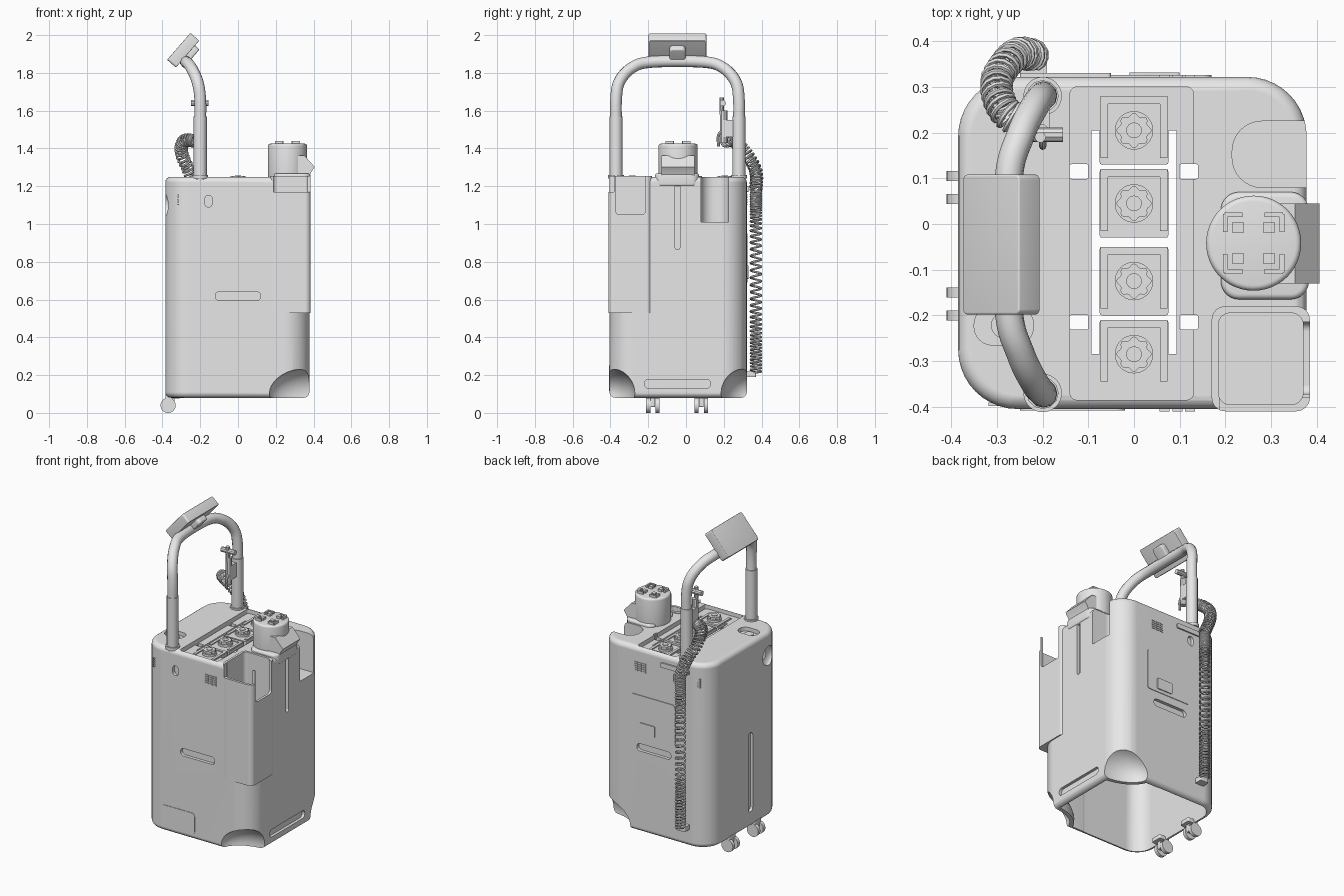
import bpy, bmesh, math
from mathutils import Vector, Matrix

if "Cube" in bpy.data.objects:
    bpy.data.objects.remove(bpy.data.objects["Cube"], do_unlink=True)

grey = bpy.data.materials.new("plain_grey")
grey.use_nodes = True
COLOUR = (0.8, 0.8, 0.8, 1)
grey.diffuse_color = COLOUR
grey.node_tree.nodes["Principled BSDF"].inputs["Base Color"].default_value = COLOUR


def finish(name, bm):
    bmesh.ops.recalc_face_normals(bm, faces=bm.faces)
    me = bpy.data.meshes.new(name)
    bm.to_mesh(me)
    bm.free()
    ob = bpy.data.objects.new(name, me)
    me.materials.append(grey)
    bpy.context.collection.objects.link(ob)
    return ob


def rbox(name, lo, hi, r=0, axis=2, edge=0, seg=8):
    """Box with edges along one axis rounded by r and cap rims rounded by edge."""
    lo, hi = Vector(lo), Vector(hi)
    size, mid = hi - lo, (lo + hi) / 2
    bm = bmesh.new()
    bmesh.ops.create_cube(bm, size=1)
    for v in bm.verts:
        v.co = Vector(a * s for a, s in zip(v.co, size)) + mid
    if r:
        es = [e for e in bm.edges if abs(e.verts[0].co[axis] - e.verts[1].co[axis]) > 1e-5]
        bmesh.ops.bevel(bm, geom=es, offset=r, segments=seg, profile=0.5, affect='EDGES')
    if edge:
        es = [e for e in bm.edges if abs(e.verts[0].co[axis] - e.verts[1].co[axis]) < 1e-5]
        bmesh.ops.bevel(bm, geom=es, offset=edge, segments=4, profile=0.5, affect='EDGES')
    return finish(name, bm)


def prism(name, pts, base, depth, axis):
    """Extrude a 2D outline along an axis."""
    def place(p, d):
        c = list(p)
        c.insert(axis, d)
        return c
    bm = bmesh.new()
    f = bm.faces.new([bm.verts.new(place(p, base)) for p in pts])
    ext = bmesh.ops.extrude_face_region(bm, geom=[f])["geom"]
    for v in ext:
        if isinstance(v, bmesh.types.BMVert):
            v.co[axis] += depth
    return finish(name, bm)


def disc(name, c, r, depth, axis=2, lobes=0, n=40):
    """Cylinder centred on c, optionally with a scalloped rim."""
    flat = [c[i] for i in range(3) if i != axis]
    pts = []
    for i in range(n):
        a = math.tau * i / n
        k = r * (1 + (0.1 * math.cos(lobes * a) if lobes else 0))
        pts.append((flat[0] + k * math.cos(a), flat[1] + k * math.sin(a)))
    return prism(name, pts, c[axis] - depth / 2, depth, axis)


def ball(name, c, radii):
    bm = bmesh.new()
    bmesh.ops.create_uvsphere(bm, u_segments=32, v_segments=20, radius=1)
    bmesh.ops.transform(bm, matrix=Matrix.Translation(c) @ Matrix.Diagonal((*radii, 1)), verts=bm.verts)
    return finish(name, bm)


def combine(ob, tool, op='DIFFERENCE'):
    m = ob.modifiers.new(op, 'BOOLEAN')
    m.operation, m.solver, m.object = op, 'EXACT', tool
    bpy.context.view_layer.objects.active = ob
    bpy.ops.object.modifier_apply(modifier=m.name)
    bpy.data.objects.remove(tool, do_unlink=True)


def spline(pts, steps):
    """Smooth path through a few points."""
    p = [Vector(q) for q in pts]
    p = [2 * p[0] - p[1]] + p + [2 * p[-1] - p[-2]]
    out = []
    for a, b, c, d in zip(p, p[1:], p[2:], p[3:]):
        for i in range(steps):
            t = i / steps
            out.append((2 * b + (c - a) * t + (2 * a - 5 * b + 4 * c - d) * t * t
                        + (3 * b - a - 3 * c + d) * t ** 3) / 2)
    return out + [p[-2]]


def tube(name, pts, r, res=2):
    cu = bpy.data.curves.new(name, 'CURVE')
    cu.dimensions, cu.bevel_depth, cu.bevel_resolution, cu.use_fill_caps = '3D', r, res, True
    s = cu.splines.new('POLY')
    s.points.add(len(pts) - 1)
    for q, p in zip(s.points, pts):
        q.co = (*p, 1)
    cu.materials.append(grey)
    ob = bpy.data.objects.new(name, cu)
    bpy.context.collection.objects.link(ob)
    bpy.ops.object.select_all(action='DESELECT')
    ob.select_set(True)
    bpy.context.view_layer.objects.active = ob
    bpy.ops.object.convert(target='MESH')
    return ob


def coil(name, pts, radius, turns, wire):
    path = spline(pts, 60)
    count = turns * 12
    out = []
    for i in range(count + 1):
        f = i / count * (len(path) - 1.001)
        k = int(f)
        tan = (path[k + 1] - path[k]).normalized()
        u = tan.cross(Vector((1, 0.3, 0))).normalized()
        a = math.tau * i / 12
        out.append(path[k].lerp(path[k + 1], f - k) + radius * (math.cos(a) * u + math.sin(a) * tan.cross(u)))
    tube(name, out, wire, 1)


# Body shell with the square-cornered front holder
body = rbox("body", (-0.385, -0.405, 0.08), (0.378, 0.322, 1.25), 0.13, edge=0.03, seg=10)
combine(body, rbox("holder", (0.17, -0.41, 0.53), (0.385, -0.18, 1.255), 0.03), 'UNION')

# Hollow inside, open underneath, with scooped lower corners
low = rbox("low_cavity", (-0.35, -0.372, 0), (0.345, 0.288, 0.5), 0.1)
for y in (-0.41, 0.325):
    combine(low, ball("scoop_wall", (0.385, y, 0.1), (0.245, 0.165, 0.165)))
combine(body, low)
combine(body, rbox("cavity", (-0.355, -0.375, 0.02), (0.15, 0.291, 1.19), 0.1))
for y in (-0.41, 0.325):
    combine(body, ball("scoop", (0.385, y, 0.1), (0.22, 0.14, 0.14)))

# Pockets, deck recess, openings and slots: low corner, high corner, radius, axis
cuts = [
    ((0.185, -0.395, 0.56), (0.37, -0.195, 1.4), 0.025, 2),
    ((0.187, -0.5, 1.17), (0.5, -0.38, 1.41), 0, 0),
    ((0.355, -0.372, 1.05), (0.5, -0.215, 1.42), 0.02, 0),
    ((0.215, 0.08, 1.01), (0.5, 0.225, 1.43), 0.065, 2),
    ((-0.14, -0.385, 1.222), (0.13, 0.3, 1.45), 0.015, 2),
    ((-0.093, -0.285, 1.1), (0.093, 0.205, 1.46), 0, 2),
    ((-0.35, -0.265, 1.225), (-0.22, -0.18, 1.47), 0.04, 2),
    ((-0.12, -0.5, 0.595), (0.12, -0.385, 0.642), 0.022, 1),
    ((-0.12, 0.302, 0.595), (0.12, 0.5, 0.642), 0.022, 1),
    ((-0.175, -0.5, 1.09), (-0.137, -0.385, 1.152), 0.018, 1),
    ((-0.175, 0.302, 1.09), (-0.137, 0.5, 1.152), 0.018, 1),
    ((0.36, -0.058, 0.865), (0.5, -0.032, 1.21), 0.012, 0),
    ((0.36, -0.22, 0.13), (0.5, 0.13, 0.178), 0.022, 0),
    ((-0.5, -0.12, 0.18), (-0.368, -0.075, 0.68), 0.02, 0),
]
for x in (-0.12, 0.12):
    for y in (-0.215, 0.115):
        cuts.append(((x - 0.02, y - 0.016, 1.1), (x + 0.02, y + 0.016, 1.48), 0.004, 2))
for lo, hi, r, axis in cuts:
    combine(body, rbox("cutter", lo, hi, r, axis))
combine(body, ball("side_dish", (-0.38, -0.28, 1.1), (0.028, 0.06, 0.06)))
body.modifiers.new("clean_shading", 'WEIGHTED_NORMAL').keep_sharp = True

# Canister modules with scalloped knobs
for y in (0.205, 0.045, -0.125, -0.285):
    rbox("module", (-0.075, y - 0.075, 1.17), (0.075, y + 0.075, 1.224), 0.005)
    for s in (-1, 1):
        rbox("module_rail", (s * 0.065 - 0.008, y - 0.06, 1.22), (s * 0.065 + 0.008, y + 0.075, 1.231))
    rbox("module_rim", (-0.057, y + 0.058, 1.22), (0.057, y + 0.075, 1.23))
    disc("knob_base", (0, y, 1.23), 0.042, 0.015)
    disc("knob", (0, y, 1.242), 0.035, 0.022, lobes=8, n=64)
    disc("knob_hub", (0, y, 1.254), 0.017, 0.006)

# Column with spout and slotted coupling
CX, CY = 0.262, -0.042
rbox("column", (CX - 0.104, CY - 0.104, 1.2), (CX + 0.104, CY + 0.104, 1.425), 0.1035, edge=0.012, seg=12)
rbox("column_foot", (0.19, -0.165, 1.2), (0.383, 0.07, 1.268), 0.04, edge=0.012)
prism("spout", [(0.27, 1.23), (0.372, 1.23), (0.385, 1.27), (0.406, 1.302), (0.352, 1.362), (0.27, 1.362)],
      -0.13, 0.175, 1)
for sx in (-1, 1):
    for sy in (-1, 1):
        for dx, dy, w, h in ((0.044, 0.062, 0.02, 0.005), (0.062, 0.044, 0.005, 0.02), (0.034, 0.034, 0.012, 0.012)):
            x, y = CX + sx * dx, CY + sy * dy
            rbox("coupling", (x - w, y - h, 1.42), (x + w, y + h, 1.44))

# Arched handle
half = [(-0.2, -0.33, 1.2), (-0.2, -0.33, 1.5), (-0.2, -0.33, 1.66), (-0.215, -0.312, 1.755),
        (-0.248, -0.245, 1.828), (-0.275, -0.14, 1.858)]
arch = [(x, y - 0.04, z) for x, y, z in half] + [(x, -0.05 - y, z) for x, y, z in reversed(half)]
tube("handle", spline(arch, 8), 0.031, 4)
for y in (-0.37, 0.28):
    tube("handle_sleeve", [(-0.2, y, 1.22), (-0.2, y, 1.57)], 0.035, 4)
    disc("handle_collar", (-0.2, y, 1.25), 0.042, 0.02)

# Tilted display and its mount
tilt = Matrix.Translation((-0.288, -0.045, 1.918)) @ Matrix.Rotation(math.radians(-49), 4, 'Y')
screen = rbox("display", (-0.094, -0.153, -0.028), (0.094, 0.153, 0.034), 0.012, edge=0.004)
mount = rbox("display_mount", (-0.05, -0.042, -0.06), (0.06, 0.042, -0.02), 0.02, edge=0.008)
for ob in (screen, mount):
    ob.matrix_world = tilt

# Wand clipped to the rear post
tube("wand_body", [(-0.205, 0.2, 1.43), (-0.205, 0.2, 1.6)], 0.02, 3)
tube("wand_tip", [(-0.205, 0.19, 1.58), (-0.205, 0.19, 1.67)], 0.012, 3)
tube("wand_head", [(-0.25, 0.195, 1.64), (-0.155, 0.195, 1.64)], 0.016, 3)
tube("wand_trigger", spline([(-0.2, 0.2, 1.5), (-0.2, 0.172, 1.47), (-0.2, 0.172, 1.41)], 4), 0.008)
rbox("wand_clip", (-0.225, 0.19, 1.46), (-0.185, 0.27, 1.55), 0.008)

# Coiled cord: thick loop at the top, long hang down the back
coil("cord_loop", [(-0.23, 0.21, 1.44), (-0.285, 0.25, 1.44), (-0.3, 0.315, 1.38),
                   (-0.26, 0.37, 1.28), (-0.22, 0.37, 1.18)], 0.031, 22, 0.006)
coil("cord_hang", [(-0.22, 0.37, 1.18), (-0.22, 0.37, 1.0), (-0.22, 0.37, 0.5), (-0.22, 0.37, 0.21)], 0.028, 44, 0.006)
rbox("cord_anchor", (-0.25, 0.3, 0.19), (-0.19, 0.37, 0.22), 0.008)
rbox("back_hanger", (-0.25, 0.31, 1.17), (-0.05, 0.331, 1.2), 0.008, axis=1)

# Vents, access panels and well insert
for y in (-0.407, 0.322):
    for x in (-0.28, 0.095):
        for col in range(3):
            for row in range(5):
                px, pz = x + (col - 1) * 0.028, 1.1 + row * 0.0125
                dy = 0.012 if x < -0.2 else 0
                py = y + (dy if y < 0 else -dy)
                rbox("vent_slat", (px - 0.011, py - 0.004, pz), (px + 0.011, py + 0.004, pz + 0.007))
rbox("back_panel", (-0.15, 0.315, 0.69), (0.17, 0.326, 0.95), 0.02, axis=1)
rbox("back_latch", (-0.01, 0.32, 0.71), (0.1, 0.332, 0.78), 0.006, axis=1)
rbox("front_panel", (-0.25, -0.408, 0.115), (-0.02, -0.39, 0.25), 0.02, axis=1)
disc("well_insert", (-0.285, -0.222, 1.228), 0.028, 0.014)

# Twin-wheel casters
for y in (-0.175, 0.08):
    rbox("caster_fork", (-0.385, y - 0.012, 0.03), (-0.335, y + 0.012, 0.1), 0.008, axis=1)
    rbox("caster_plate", (-0.385, y - 0.036, 0.075), (-0.31, y + 0.036, 0.1), 0.01)
    for s in (-1, 1):
        disc("caster_wheel", (-0.37, y + s * 0.025, 0.04), 0.04, 0.022, axis=1)

# Smooth the rounded forms, keep edges crisp
bpy.ops.object.select_all(action='DESELECT')
for ob in bpy.context.collection.objects:
    if ob.type == 'MESH':
        ob.select_set(True)
        bpy.context.view_layer.objects.active = ob
bpy.ops.object.shade_smooth_by_angle(angle=math.radians(32))
